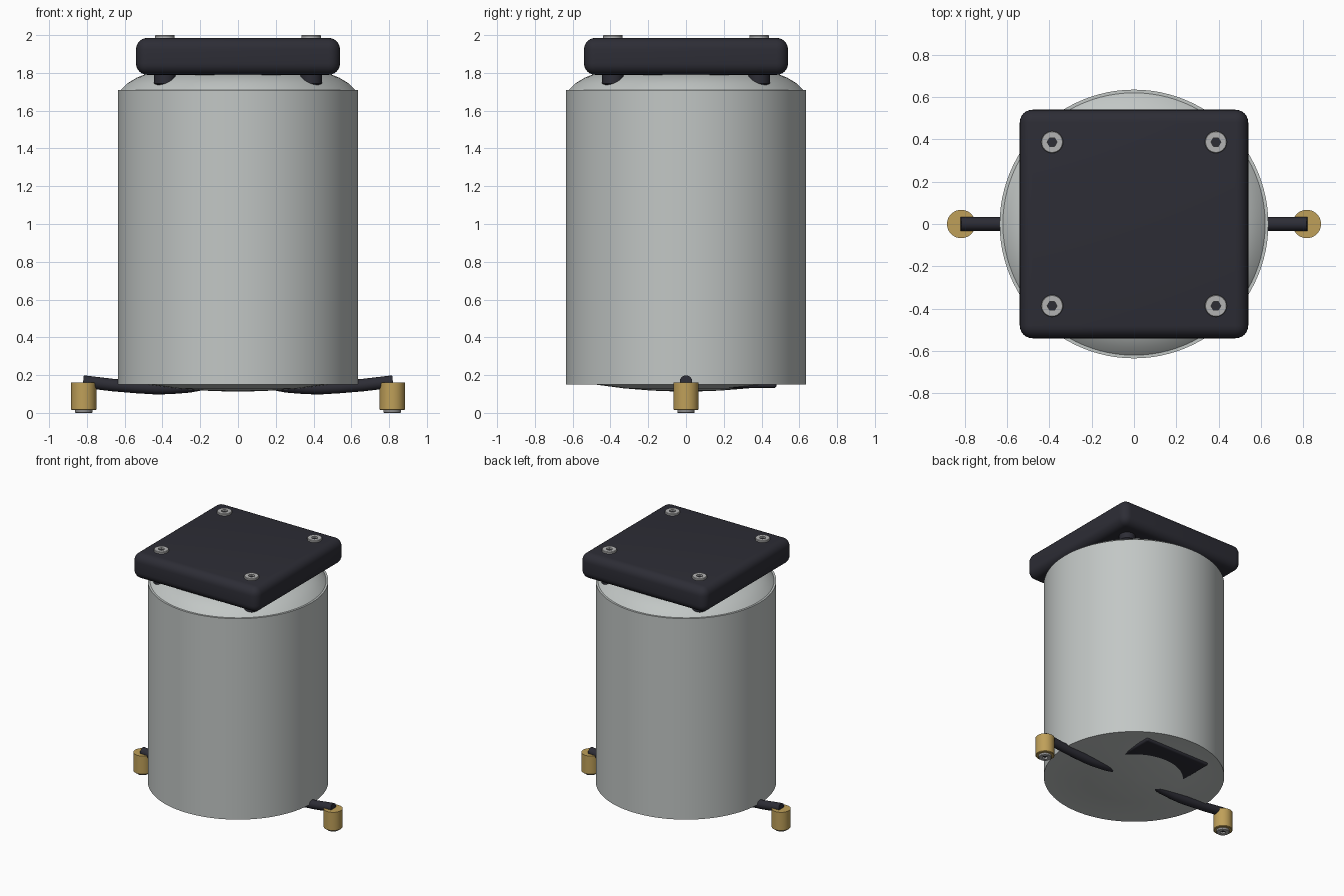
import bpy, bmesh, math
from mathutils import Vector

if "Cube" in bpy.data.objects:
    bpy.data.objects.remove(bpy.data.objects["Cube"], do_unlink=True)


def material(name, rgb):
    m = bpy.data.materials.new(name)
    m.use_nodes = True
    m.diffuse_color = (*rgb, 1)
    m.node_tree.nodes["Principled BSDF"].inputs["Base Color"].default_value = (*rgb, 1)
    return m


SHELL = material("pale grey metal", (0.54, 0.57, 0.56))
DARK = material("charcoal plastic", (0.026, 0.026, 0.036))
BRASS = material("brass", (0.52, 0.35, 0.10))
STEEL = material("steel", (0.45, 0.45, 0.45))


def finish(name, bm, mats, smooth=True, angle=30):
    bmesh.ops.recalc_face_normals(bm, faces=bm.faces)
    mesh = bpy.data.meshes.new(name)
    bm.to_mesh(mesh)
    bm.free()
    ob = bpy.data.objects.new(name, mesh)
    bpy.context.collection.objects.link(ob)
    for m in mats:
        mesh.materials.append(m)
    if smooth:
        bpy.ops.object.select_all(action='DESELECT')
        ob.select_set(True)
        bpy.context.view_layer.objects.active = ob
        bpy.ops.object.shade_smooth_by_angle(angle=math.radians(angle))
    return ob


def lathe(profile, segments, hex_from=None):
    """Spin (radius, z) points; points from index hex_from on take a hexagonal outline."""
    bm = bmesh.new()
    rings = []
    for i, (r, z) in enumerate(profile):
        ring = []
        for k in range(segments):
            a = math.tau * k / segments
            rr = r
            if hex_from is not None and i >= hex_from:
                rr = r * math.cos(math.pi / 6) / math.cos(a % (math.pi / 3) - math.pi / 6)
            ring.append(bm.verts.new((rr * math.cos(a), rr * math.sin(a), z)))
        rings.append(ring)
    for lo, hi in zip(rings, rings[1:]):
        for k in range(segments):
            n = (k + 1) % segments
            bm.faces.new((lo[k], lo[n], hi[n], hi[k]))
    bm.faces.new(rings[0][::-1])
    bm.faces.new(rings[-1])
    return bm


def box(name, size, centre, radius):
    bm = bmesh.new()
    bmesh.ops.create_cube(bm, size=1)
    bmesh.ops.scale(bm, vec=size, verts=bm.verts)
    bmesh.ops.bevel(bm, geom=bm.edges[:], offset=radius, segments=6,
                    profile=0.5, affect='EDGES')
    ob = finish(name, bm, [DARK], angle=40)
    ob.location = centre
    return ob


def screw(name, location, radius, height, flip=False):
    """Steel head with a dark-floored hexagonal socket."""
    socket = radius * 0.45
    bm = lathe([(radius, 0), (radius, height * 0.8), (radius * 0.94, height),
                (socket, height), (socket, height * 0.2)], 24, hex_from=3)
    bm.faces.ensure_lookup_table()
    bm.faces[-1].material_index = 1
    ob = finish(name, bm, [STEEL, DARK])
    ob.location = location
    if flip:
        ob.rotation_euler.x = math.pi


# Drum with domed ends
finish("drum", lathe([(0.02, 0.112), (0.18, 0.118), (0.33, 0.13), (0.48, 0.15),
                      (0.635, 0.15), (0.635, 1.71), (0.62, 1.71), (0.585, 1.745),
                      (0.535, 1.775), (0.48, 1.797), (0.38, 1.82), (0.2, 1.838),
                      (0.02, 1.842)], 96), [SHELL])

# Square top plate, its standoffs and screws
box("top_plate", (1.08, 1.08, 0.195), (0, 0, 1.8875), 0.06)
for sx, side in ((1, "left"), (-1, "right")):
    for sy, end in ((1, "back"), (-1, "front")):
        x, y = 0.387 * sx, 0.387 * sy
        post = finish(f"standoff_{end}_{side}",
                      lathe([(0.042, 1.733), (0.057, 1.745), (0.057, 1.84)], 32), [DARK])
        post.location = (x, y, 0)
        screw(f"plate_screw_{end}_{side}", (x, y, 1.983), 0.052, 0.017)

# Rear block set into the underside
box("underside_block", (0.56, 0.30, 0.06), (0, 0.33, 0.162), 0.015)


# Outrigger arms: round bars bending up towards the feet
def arm(name, sx):
    path = [(0.16, 0.158), (0.26, 0.14), (0.36, 0.132), (0.44, 0.131),
            (0.54, 0.137), (0.66, 0.147), (0.82, 0.166)]
    points = [Vector((sx * x, 0, z)) for x, z in path]
    bm = bmesh.new()
    rings = []
    for i, p in enumerate(points):
        along = (points[min(i + 1, len(points) - 1)] - points[max(i - 1, 0)]).normalized()
        across = Vector((0, 1, 0))
        up = along.cross(across)
        rings.append([bm.verts.new(p + 0.033 * (math.cos(math.tau * k / 16) * across
                                                + math.sin(math.tau * k / 16) * up))
                      for k in range(16)])
    for lo, hi in zip(rings, rings[1:]):
        for k in range(16):
            n = (k + 1) % 16
            bm.faces.new((lo[k], lo[n], hi[n], hi[k]))
    bm.faces.new(rings[0])
    bm.faces.new(rings[-1])
    finish(name, bm, [DARK], angle=40)


# Brass feet with screws underneath
for sx, side in ((1, "left"), (-1, "right")):
    arm(f"arm_{side}", sx)
    foot = finish(f"foot_{side}", lathe([(0.063, 0.015), (0.067, 0.019), (0.067, 0.16)], 48),
                  [BRASS], angle=40)
    foot.location.x = 0.817 * sx
    screw(f"foot_screw_{side}", (0.817 * sx, 0, 0.017), 0.046, 0.017, flip=True)
